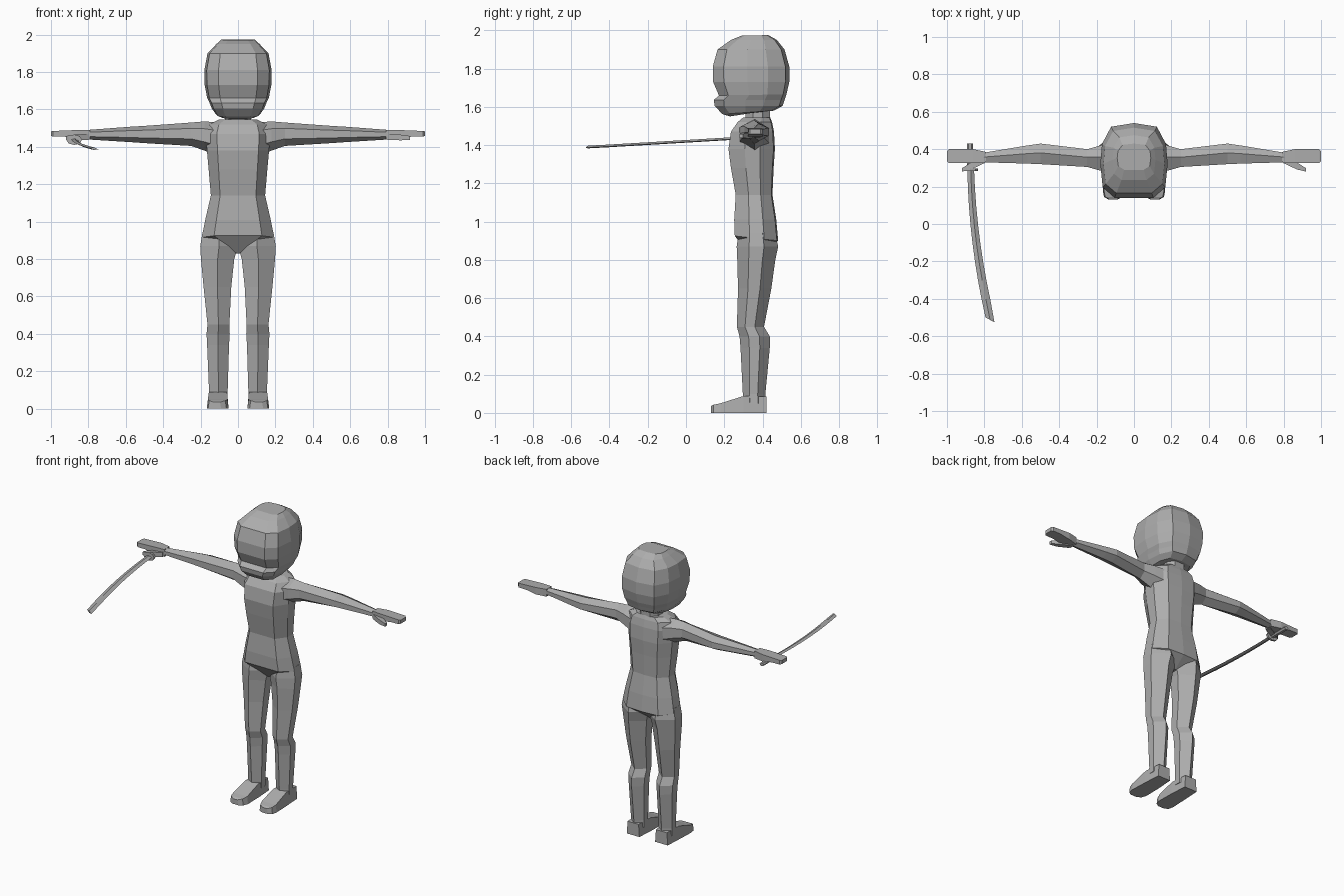
import bpy, bmesh, math

grey = bpy.data.materials.new("plain_grey")
grey.diffuse_color = (0.42, 0.42, 0.42, 1)


def loft(name, rings):
    """Skin a list of equal-length point rings and cap both ends."""
    bm = bmesh.new()
    vs = [[bm.verts.new(p) for p in ring] for ring in rings]
    n = len(vs[0])
    for a, b in zip(vs, vs[1:]):
        for i in range(n):
            j = (i + 1) % n
            bm.faces.new((a[i], a[j], b[j], b[i]))
    bm.faces.new(vs[0])
    bm.faces.new(vs[-1])
    bmesh.ops.recalc_face_normals(bm, faces=bm.faces)
    me = bpy.data.meshes.new(name)
    bm.to_mesh(me)
    bm.free()
    me.materials.append(grey)
    ob = bpy.data.objects.new(name, me)
    bpy.context.collection.objects.link(ob)
    return ob


def sym_ring(template, hw, yf, yb, zf, zb):
    """Left-right symmetric ring: template holds (width, depth) fractions."""
    half = [(x * hw, yf + t * (yb - yf), zf + t * (zb - zf)) for x, t in template]
    return half + [(-x, y, z) for x, y, z in reversed(half) if x > 1e-6]


# Head: faceted rounded block with a small muzzle
HEAD = [(0, 0), (.58, 0), (.93, .14), (1, .45), (.95, .72), (.68, .95), (0, 1)]
head_rows = [(.085, .23, .39, 1.55, 1.575), (.115, .19, .46, 1.562, 1.58),
             (.14, .15, .505, 1.605, 1.605), (.152, .145, .515, 1.635, 1.635),
             (.165, .172, .525, 1.66, 1.665), (.178, .142, .54, 1.73, 1.73),
             (.18, .14, .54, 1.81, 1.81), (.163, .165, .515, 1.90, 1.90),
             (.115, .235, .475, 1.95, 1.95), (.09, .29, .43, 1.972, 1.975)]
loft("head", [sym_ring(HEAD, *r) for r in head_rows])

# Neck
NECK = [(.5, 0), (1, .3), (1, .7), (.5, 1)]
loft("neck", [sym_ring(NECK, hw, .31, .44, z, z) for hw, z in ((.09, 1.50), (.07, 1.54), (.07, 1.62))])

# Torso, waist, hips and the wedge between the legs
TORSO = [(.66, 0), (1, .35), (1, .68), (.62, .97), (0, 1)]
torso_rows = [(.01, .33, .40, .83, .83), (.194, .255, .482, .925, .90),
              (.175, .252, .472, 1.01, 1.01), (.145, .26, .452, 1.14, 1.14),
              (.157, .235, .458, 1.28, 1.28), (.166, .222, .465, 1.38, 1.38),
              (.172, .235, .46, 1.47, 1.47), (.155, .27, .45, 1.52, 1.52),
              (.105, .30, .44, 1.545, 1.545)]
loft("torso", [sym_ring(TORSO, *r) for r in torso_rows])

leg_rows = [(.94, .02, .190, .275, .465), (.87, .0, .202, .265, .482),
            (.80, .02, .198, .268, .467), (.65, .036, .184, .272, .446),
            (.45, .046, .163, .266, .408), (.40, .044, .168, .28, .438),
            (.34, .048, .165, .285, .438), (.10, .055, .155, .297, .415),
            (.05, .055, .158, .30, .415)]
foot_rows = [(.42, .06, .155, .085), (.30, .052, .162, .088),
             (.18, .05, .167, .05), (.145, .062, .16, .043), (.13, .09, .135, .035)]
arm_rows = [(.10, .275, .44, 1.35, 1.53), (.18, .285, .42, 1.38, 1.536),
            (.25, .305, .40, 1.405, 1.53), (.50, .32, .43, 1.42, 1.512),
            (.57, .323, .42, 1.425, 1.508), (.81, .33, .38, 1.44, 1.49)]
hand_rows = [(.79, .33, .385, 1.44, 1.49), (.86, .325, .40, 1.443, 1.49),
             (.93, .325, .40, 1.455, 1.487), (.99, .326, .40, 1.456, 1.485),
             (1.0, .335, .39, 1.458, 1.483)]
thumb_rows = [(.80, .325, .365, 1.437, 1.47), (.87, .292, .33, 1.435, 1.465),
              (.92, .28, .298, 1.437, 1.458)]


def leg_ring(s, z, xi, xo, yf, yb):
    xm, a, b = (xi + xo) / 2, yf + .3 * (yb - yf), yf + .66 * (yb - yf)
    return [(s * x, y, z) for x, y in
            ((xm, yf), (xo, a), (xo, b), (xm, yb), (xi, b), (xi, a))]


def arm_ring(s, x, yf, yb, zb, zt):
    ym, a, b = yf + .55 * (yb - yf), zb + .3 * (zt - zb), zb + .75 * (zt - zb)
    return [(s * x, y, z) for y, z in
            ((yf, a), (yf, b), (ym, zt), (yb, b), (yb, a), (ym, zb))]


def box_ring(s, x, yf, yb, zb, zt):
    return [(s * x, y, z) for y, z in ((yf, zb), (yf, zt), (yb, zt), (yb, zb))]


# Limbs on both sides
for s, side in ((1, "left"), (-1, "right")):
    loft(side + "_leg", [leg_ring(s, *r) for r in leg_rows])
    loft(side + "_foot", [[(s * xi, y, 0), (s * xo, y, 0), (s * (xo - .006), y, h),
                           (s * (xi + .006), y, h)] for y, xi, xo, h in foot_rows])
    loft(side + "_arm", [arm_ring(s, *r) for r in arm_rows])
    loft(side + "_hand", [box_ring(s, *r) for r in hand_rows])
    loft(side + "_thumb", [box_ring(s, *r) for r in thumb_rows])

# Curved sword held in the right hand: thin diamond blade on an arc
blade = []
for i in range(9):
    t = i / 8
    y = .29 - .79 * t
    x = -.873 + .02 * t + .083 * t * t
    z = 1.437 - .047 * t
    w = .018 + .006 * t
    skew = -.025 if i == 8 else 0      # slanted tip
    blade.append([(x - w, y, z + .003), (x, y + skew / 2, z + .007),
                  (x + w, y + skew, z - .003), (x, y + skew / 2, z - .007)])
loft("sword_blade", blade)


def disc(y, rx, rz, n):
    return [(-.876 + rx * math.cos(k * math.tau / n), y,
             1.438 + rz * math.sin(k * math.tau / n)) for k in range(n)]


loft("sword_guard", [disc(y, .042, .028, 8) for y in (.283, .297)])
loft("sword_handle", [disc(y, .016, .012, 6) for y in (.29, .43)])
